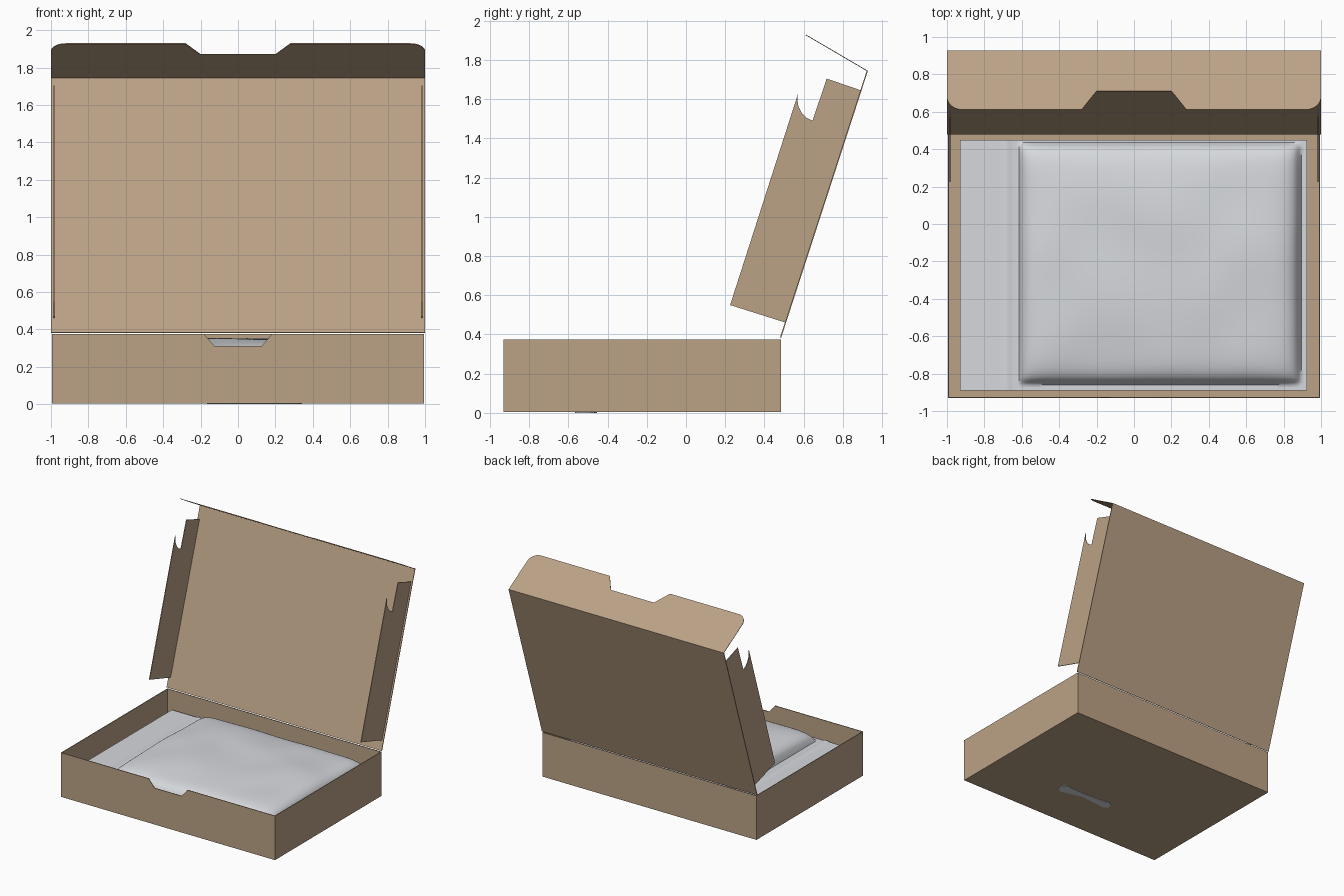
import bpy, bmesh, math
from mathutils import Vector

cube = bpy.data.objects.get("Cube")
if cube:
    bpy.data.objects.remove(cube)


def material(name, rgb):
    m = bpy.data.materials.new(name)
    m.use_nodes = True
    m.diffuse_color = (*rgb, 1)
    m.node_tree.nodes["Principled BSDF"].inputs["Base Color"].default_value = (*rgb, 1)
    return m


CARD = material("brown cardboard", (0.50, 0.36, 0.24))
FILM = material("silver film", (0.67, 0.69, 0.72))
T = 0.006  # board thickness


def add_object(name, bm, mat):
    bmesh.ops.recalc_face_normals(bm, faces=bm.faces)
    mesh = bpy.data.meshes.new(name)
    bm.to_mesh(mesh)
    bm.free()
    mesh.materials.append(mat)
    ob = bpy.data.objects.new(name, mesh)
    bpy.context.collection.objects.link(ob)
    return ob


def sheet(name, outline, origin, u, v, mat=CARD, thick=T):
    """Flat board: 2D outline on axes u, v, thickened along u x v."""
    origin, u, v = Vector(origin), Vector(u).normalized(), Vector(v).normalized()
    bm = bmesh.new()
    face = bm.faces.new([bm.verts.new(origin + u * a + v * b) for a, b in outline])
    ext = bmesh.ops.extrude_face_region(bm, geom=[face])
    moved = [g for g in ext["geom"] if isinstance(g, bmesh.types.BMVert)]
    bmesh.ops.translate(bm, verts=moved, vec=u.cross(v) * thick)
    return add_object(name, bm, mat)


def rect(w0, w1, h0, h1):
    return [(w0, h0), (w1, h0), (w1, h1), (w0, h1)]


def arc(cx, cy, r, start, end, n=8):
    angles = [math.radians(start + (end - start) * i / n) for i in range(n + 1)]
    return [(cx + r * math.cos(a), cy + r * math.sin(a)) for a in angles]


def mirror_x(ob):
    ob.modifiers.new("mirror", 'MIRROR').use_axis[0] = True


X, Y, Z = (1, 0, 0), (0, 1, 0), (0, 0, 1)
W, FRONT, BACK, H = 0.995, -0.93, 0.485, 0.375
FLOOR = 0.004

# Tray: floor, back wall, side walls and a front wall with a thumb notch
sheet("tray_floor", rect(-W, W, FRONT, BACK), (0, 0, FLOOR), X, Y)
sheet("back_wall", rect(-W, W, FLOOR, H), (0, BACK, 0), X, Z)
mirror_x(sheet("side_wall", rect(FRONT, BACK, FLOOR, H), (W - T, 0, 0), Y, Z))
notch = [(0.18, H), (0.165, H - 0.02), (0.125, 0.31)]
front = [(-W, FLOOR), (W, FLOOR), (W, H)] + notch + [(-x, z) for x, z in reversed(notch)] + [(-W, H)]
sheet("front_wall", front, (0, FRONT + T, 0), X, Z)

# Open lid, leaning back from the hinge
hinge, ridge, tip = Vector((0, 0.485, 0.382)), Vector((0, 0.928, 1.745)), Vector((0, 0.612, 1.93))
up = ridge - hinge
sheet("lid_panel", rect(-1, 1, 0, up.length), hinge, X, up)

# Tuck flap with rounded corners and a centre cut-out
reach = (tip - ridge).length
half = [(1, 0)] + arc(0.92, reach - 0.08, 0.08, 0, 90) + [(0.28, reach), (0.20, reach - 0.115)]
tuck = half + [(-x, y) for x, y in reversed(half)]
sheet("tuck_flap", tuck, ridge, X, tip - ridge, thick=0.004)

# Lid side flaps with a curved bite near the top
bite = [(0.645, 1.49), (0.615, 1.505), (0.59, 1.53), (0.573, 1.565), (0.568, 1.6), (0.572, 1.63)]
ear = [(0.225, 0.55), (0.51, 0.46), (0.893, 1.645), (0.718, 1.705)] + bite
mirror_x(sheet("lid_side_flap", ear, (0.98, 0, 0), Y, Z))

# Filled pouch: flat seal margin, puffed body, soft wrinkles
PX0, PX1, PY0, PY1, SEAM = -0.93, 0.925, -0.89, 0.45, 0.225
NX, NY = 130, 96


def puff(x, y):
    u, v = (x - 0.135) / 0.75, (y + 0.21) / 0.64
    if abs(u) >= 1 or abs(v) >= 1:
        return 0
    edge = math.sqrt((1 - abs(u) ** 14) * (1 - abs(v) ** 14))
    return edge * (0.68 + 0.32 * (1 - v * v) * (1 - 0.5 * u * u))


def wrinkle(x, y):
    return (0.5 * math.sin(5 * x + 3 * math.sin(4 * y)) + 0.5 * math.sin(9 * y - 4 * x + math.sin(7 * x))
            + 0.25 * math.sin(13 * x + 8 * y))


def pouch_z(x, y, top):
    p = puff(x, y)
    if not top:
        return SEAM - 0.004 - 0.2 * p
    zipper = 0.008 * math.exp(-((x + 0.68) / 0.016) ** 2)
    return SEAM + zipper + p * (0.13 + 0.006 * wrinkle(x, y))


bm = bmesh.new()
for top in (True, False):
    grid = []
    for i in range(NX + 1):
        x = PX0 + (PX1 - PX0) * i / NX
        ys = [PY0 + (PY1 - PY0) * j / NY for j in range(NY + 1)]
        grid.append([bm.verts.new((x, y, pouch_z(x, y, top))) for y in ys])
    for i in range(NX):
        for j in range(NY):
            bm.faces.new((grid[i][j], grid[i + 1][j], grid[i + 1][j + 1], grid[i][j + 1]))
bmesh.ops.bridge_loops(bm, edges=[e for e in bm.edges if e.is_boundary])
pouch = add_object("pouch", bm, FILM)
bpy.context.view_layer.objects.active = pouch
pouch.select_set(True)
bpy.ops.object.shade_smooth_by_angle(angle=math.radians(50))

# Small patch of film pressing through the floor
patch = arc(0.29, -0.515, 0.052, -120, 120) + [(0.1, -0.475)]
patch += arc(-0.12, -0.5, 0.045, 60, 300) + [(0.1, -0.52)]
sheet("pouch_underside", patch, (0, 0, 0), X, Y, FILM, 0.005)
